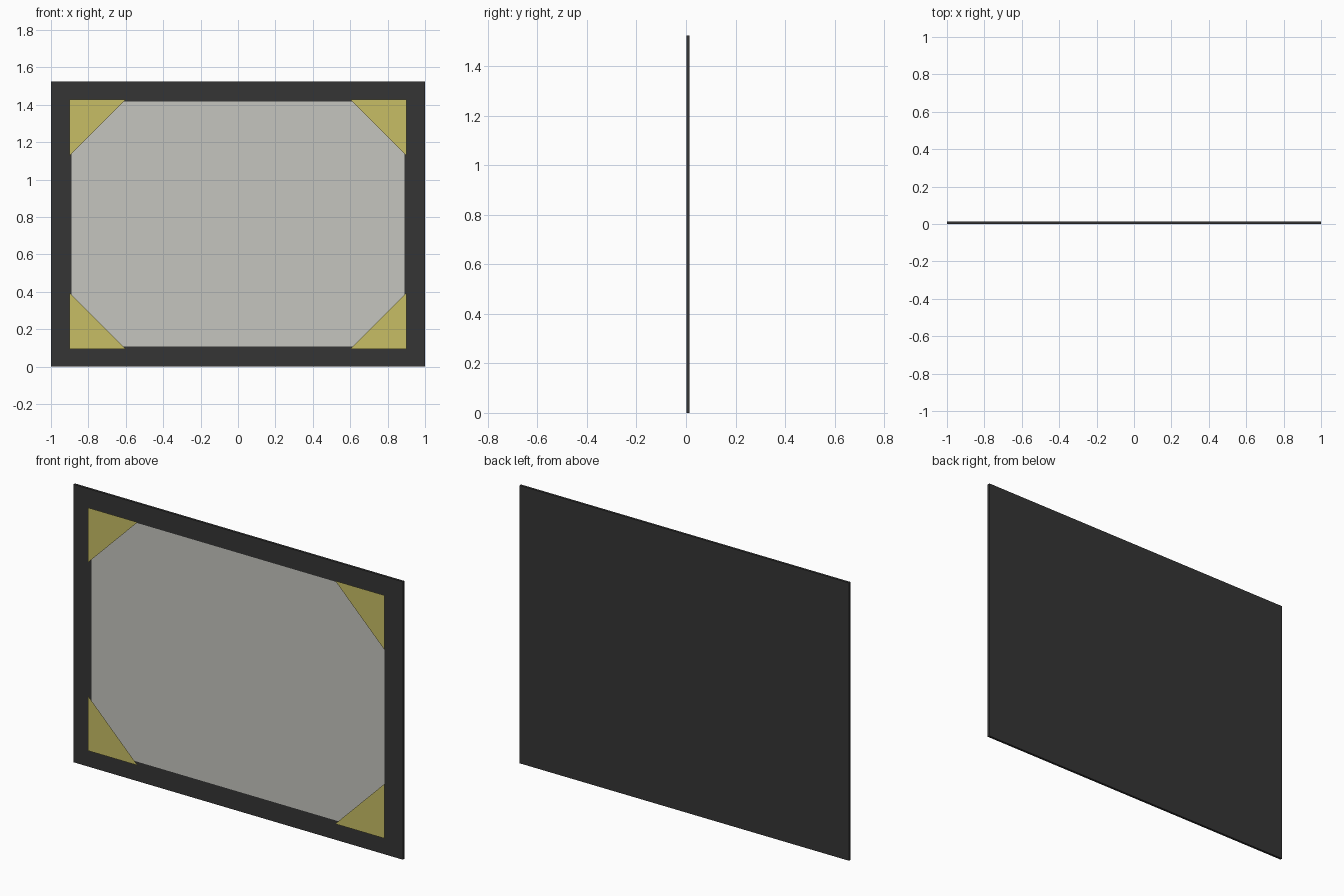
import bpy, bmesh

if "Cube" in bpy.data.objects:
    bpy.data.objects.remove(bpy.data.objects["Cube"])

H = 1.525          # board height
MID = H / 2


def material(name, rgb):
    m = bpy.data.materials.new(name)
    m.diffuse_color = (*rgb, 1)
    m.use_nodes = True
    m.node_tree.nodes["Principled BSDF"].inputs["Base Color"].default_value = m.diffuse_color
    return m


def make(name, bm, mat):
    me = bpy.data.meshes.new(name)
    bm.to_mesh(me)
    bm.free()
    me.materials.append(mat)
    ob = bpy.data.objects.new(name, me)
    bpy.context.collection.objects.link(ob)
    return ob


def sheet(name, points, y, mat):
    """Flat paper-thin sheet facing the front (-y)."""
    bm = bmesh.new()
    f = bm.faces.new([bm.verts.new((x, y, z)) for x, z in points])
    f.normal_update()
    if f.normal.y > 0:
        f.normal_flip()
    return make(name, bm, mat)


dark = material("dark_card", (0.035, 0.035, 0.035))
grey = material("print_grey", (0.56, 0.56, 0.52))
gold = material("corner_yellow", (0.57, 0.51, 0.13))

# Backing board
bm = bmesh.new()
bmesh.ops.create_cube(bm, size=1)
bmesh.ops.scale(bm, vec=(2, 0.013, H), verts=bm.verts)
bmesh.ops.translate(bm, vec=(0, 0.0078, MID), verts=bm.verts)
make("backing_board", bm, dark)

# Photo print lying just in front of the board
px, pz = 0.89, 0.655
sheet("photo_print", [(-px, MID - pz), (px, MID - pz), (px, MID + pz), (-px, MID + pz)],
      -0.001, grey)

# Four triangular mounting corners
cx, cz, leg = 0.9, 0.667, 0.3
for sx, side in ((-1, "left"), (1, "right")):
    for sz, level in ((-1, "lower"), (1, "upper")):
        sheet(f"{level}_{side}_corner",
              [(sx * cx, MID + sz * cz),
               (sx * (cx - leg), MID + sz * cz),
               (sx * cx, MID + sz * (cz - leg))],
              -0.014, gold)
